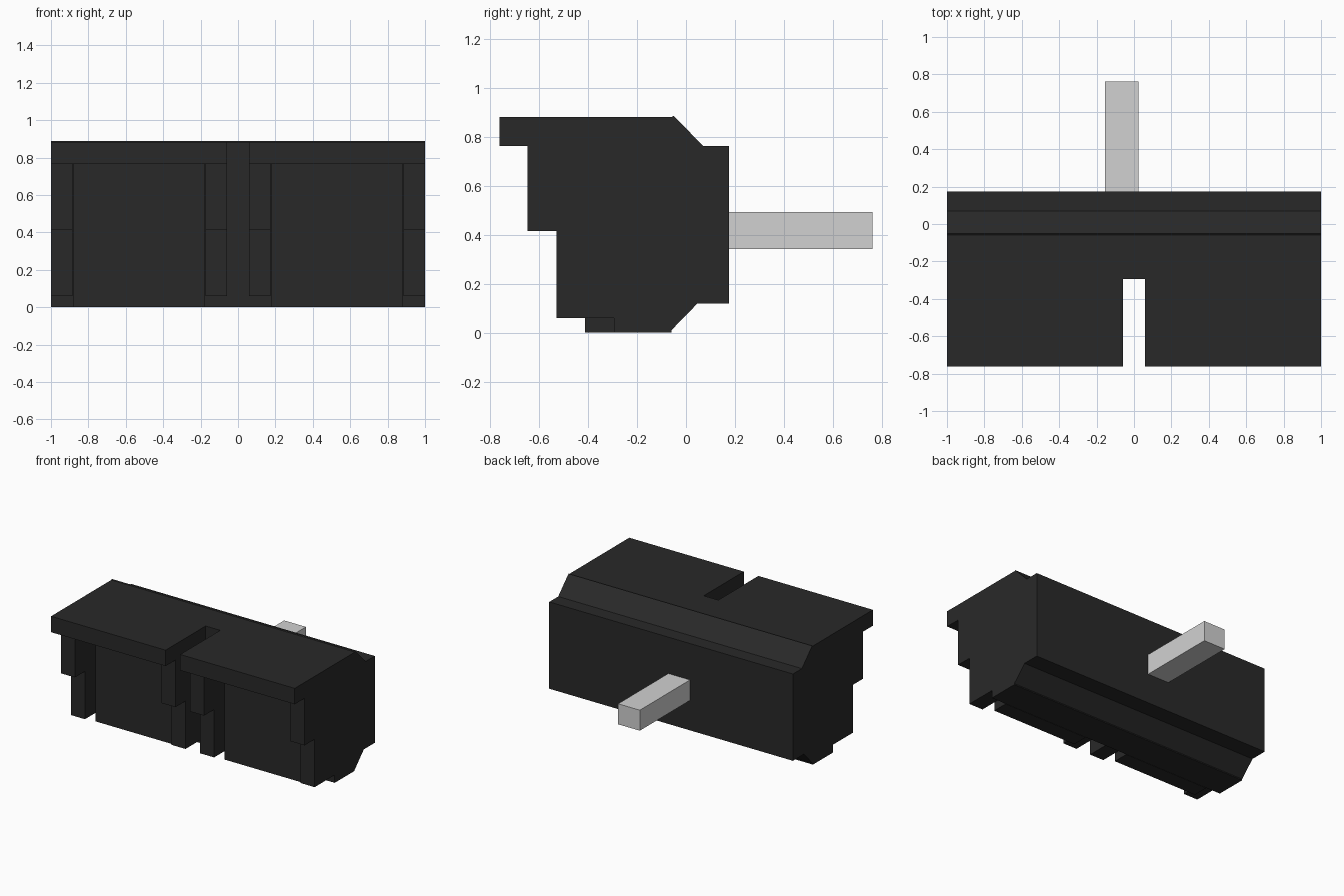
import bpy, bmesh

cube = bpy.data.objects.get("Cube")
if cube:
    bpy.data.objects.remove(cube, do_unlink=True)


def material(name, rgb):
    m = bpy.data.materials.new(name)
    m.use_nodes = True
    colour = (*rgb, 1.0)
    m.diffuse_color = colour
    m.node_tree.nodes["Principled BSDF"].inputs["Base Color"].default_value = colour
    return m


black = material("black plastic", (0.022, 0.022, 0.022))
grey = material("light grey metal", (0.64, 0.64, 0.64))


def extrude_x(name, profile, x0, x1, mat):
    """Extrude a closed (y, z) profile from x0 to x1."""
    bm = bmesh.new()
    face = bm.faces.new([bm.verts.new((x0, y, z)) for y, z in profile])
    ext = bmesh.ops.extrude_face_region(bm, geom=[face])
    verts = [g for g in ext["geom"] if isinstance(g, bmesh.types.BMVert)]
    bmesh.ops.translate(bm, verts=verts, vec=(x1 - x0, 0, 0))
    bmesh.ops.recalc_face_normals(bm, faces=bm.faces[:])
    mesh = bpy.data.meshes.new(name)
    bm.to_mesh(mesh)
    bm.free()
    mesh.materials.append(mat)
    obj = bpy.data.objects.new(name, mesh)
    bpy.context.collection.objects.link(obj)
    return obj


def box(name, x, y, z, mat):
    return extrude_x(name, [(y[0], z[0]), (y[1], z[0]), (y[1], z[1]), (y[0], z[1])],
                     x[0], x[1], mat)


CORE_Y = -0.294   # front face of the core
SLAB_Z = 0.764    # underside of the overhanging top

# Core housing with a chamfered back and a fine ridge along the top
core = [(CORE_Y, 0.002), (-0.06, 0.002), (-0.06, 0.01), (0.047, 0.12),
        (0.175, 0.12), (0.175, SLAB_Z), (0.07, SLAB_Z), (-0.051, 0.887),
        (-0.058, 0.882), (CORE_Y, 0.882)]
extrude_x("core_housing", core, -1, 1, black)

# Stepped rib profile shared by all four front ribs
rib = [(-0.648, SLAB_Z), (-0.648, 0.415), (-0.53, 0.415), (-0.53, 0.06),
       (CORE_Y, 0.06), (CORE_Y, SLAB_Z)]

for side, s in (("left", 1), ("right", -1)):
    # Overhanging top slab, split by the central slot
    box(f"top_slab_{side}", sorted((s * 0.06, s)), (-0.763, CORE_Y), (SLAB_Z, 0.882), black)
    # Raised front panel between the ribs, reaching the bottom
    box(f"front_panel_{side}", sorted((s * 0.178, s * 0.88)), (-0.412, CORE_Y),
        (0, SLAB_Z), black)
    for place, a, b in (("inner", 0.06, 0.175), ("outer", 0.885, 1.0)):
        extrude_x(f"{place}_rib_{side}", rib, *sorted((s * a, s * b)), black)

# Square pin out of the back
box("rear_pin", (-0.155, 0.023), (0.175, 0.763), (0.342, 0.494), grey)
